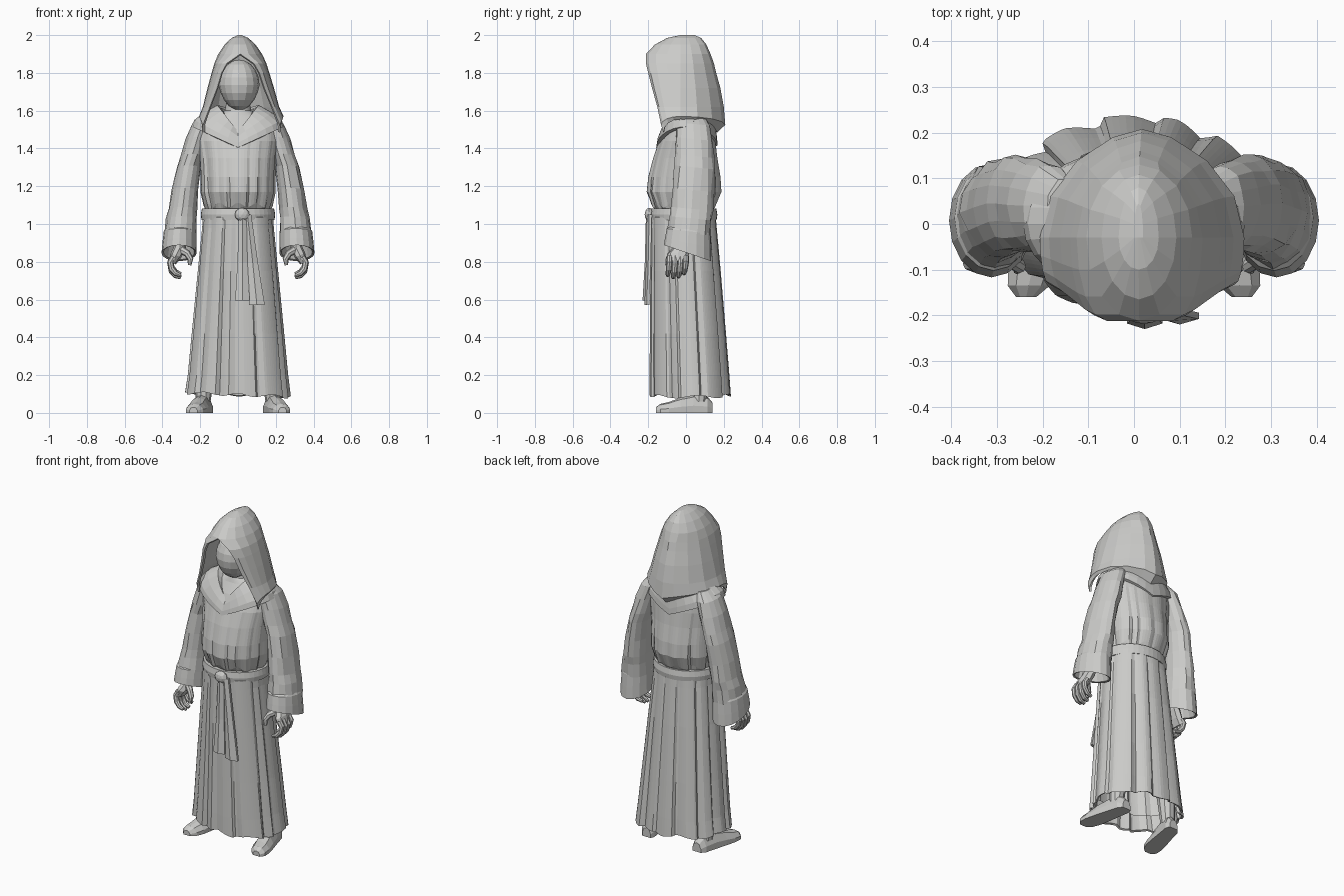
import bpy, bmesh, math, random
from mathutils import Vector

if "Cube" in bpy.data.objects:
    bpy.data.objects.remove(bpy.data.objects["Cube"])

random.seed(4)
TAU = 2 * math.pi
cloth = bpy.data.materials.new("plain_grey")
cloth.diffuse_color = (0.6, 0.6, 0.585, 1)
cloth.use_nodes = True
cloth.node_tree.nodes["Principled BSDF"].inputs["Base Color"].default_value = cloth.diffuse_color


def finish(name, bm):
    bmesh.ops.remove_doubles(bm, verts=bm.verts, dist=.0002)
    bmesh.ops.recalc_face_normals(bm, faces=bm.faces)
    me = bpy.data.meshes.new(name)
    bm.to_mesh(me)
    bm.free()
    me.materials.append(cloth)
    ob = bpy.data.objects.new(name, me)
    bpy.context.collection.objects.link(ob)
    return ob


def loft(name, rings, closed=True, caps=(False, False), mirror=1):
    """Skin a list of point rings; mirror=-1 flips x."""
    bm = bmesh.new()
    vs = [[bm.verts.new((p[0] * mirror, p[1], p[2])) for p in r] for r in rings]
    n = len(vs[0])
    for a, b in zip(vs, vs[1:]):
        for i in range(n if closed else n - 1):
            j = (i + 1) % n
            bm.faces.new((a[i], a[j], b[j], b[i]))
    if caps[0]:
        bm.faces.new(vs[0])
    if caps[1]:
        bm.faces.new(vs[-1])
    return finish(name, bm)


def power(v, e):
    return math.copysign(abs(v) ** e, v)


def ring(z, cx, cy, rx, ry, n, mod=None, slope=0.0, e=1.0):
    pts = []
    for i in range(n):
        a = TAU * i / n
        m = mod(a) if mod else 1
        y = ry * m * power(math.sin(a), e)
        pts.append((cx + rx * m * power(math.cos(a), e), cy + y, z + slope * y))
    return pts


def tube(name, path, mirror=1, n=8):
    """Tube along (x, y, z, radius across, radius in y) stations."""
    rings = []
    for i, (x, y, z, r, ry) in enumerate(path):
        p, q = path[max(i - 1, 0)], path[min(i + 1, len(path) - 1)]
        side = Vector((0, 1, 0))
        nor = (Vector(q[:3]) - Vector(p[:3])).cross(side).normalized()
        rings.append([Vector((x, y, z)) + nor * r * math.cos(TAU * k / n)
                      + side * ry * math.sin(TAU * k / n) for k in range(n)])
    return loft(name, rings, caps=(True, True), mirror=mirror)


def pleats(count, first=0.0, wmin=.14, wmax=.3):
    """One-sided cloth folds spread irregularly round the body."""
    data = [(first + TAU * (k + random.uniform(-.3, .3)) / count,
             random.uniform(wmin, wmax), random.uniform(.4, 1)) for k in range(count)]

    def depth(a):
        best = 0
        for c, w, h in data:
            d = (a - c + math.pi) % TAU - math.pi
            if 0 <= d < w:
                best = max(best, h * (1 - d / w))
            elif -.06 < d < 0:
                best = max(best, h * (1 + d / .06))
        return best
    return depth


# Pleated skirt, with a turned-in hem
fold = pleats(13, -math.pi / 2)
skirt = []
for z, cy, rx, ry, amp in [(1.065, -.012, .165, .15, .02), (1.035, -.014, .186, .172, .04),
                           (.98, -.012, .19, .175, .06), (.75, -.003, .213, .187, .08),
                           (.42, .01, .245, .202, .1), (.2, .018, .266, .212, .11),
                           (.095, .022, .28, .216, .12), (.1, .022, .268, .204, .12),
                           (.2, .02, .25, .195, .11)]:
    r = ring(z, 0, cy, rx, ry, 120, lambda a, amp=amp: 1 - amp * fold(a), 0, .92)
    if z < .11:
        r = [(x, y, h - .04 * x + .008 * math.sin(7 * math.atan2(y, x))) for x, y, h in r]
    skirt.append(r)
loft("skirt", skirt)

# Bloused upper robe gathered at the waist
gather = pleats(15, -math.pi / 2 + .2)
torso = []
for z, y0, y1, rx, amp in [(1.065, -.155, .14, .17, .08), (1.1, -.183, .162, .184, .13),
                           (1.17, -.209, .19, .2, .11), (1.25, -.2, .185, .2, .07),
                           (1.35, -.174, .168, .205, .05), (1.44, -.143, .157, .218, .03),
                           (1.52, -.105, .145, .21, 0), (1.575, -.07, .13, .15, 0),
                           (1.6, -.06, .09, .07, 0), (1.68, -.05, .07, .055, 0)]:
    r = ring(z, 0, (y0 + y1) / 2, rx, (y1 - y0) / 2, 80,
             lambda a, amp=amp: 1 - amp * gather(a))
    if z == 1.1:
        r = [(x, y, h + .012 * math.sin(11 * math.atan2(y, x))) for x, y, h in r]
    torso.append(r)
loft("upper_robe", torso)

# Shoulder cape with a V-shaped front
cape = []
for rx, yf, yb, zs, zf, zb in [(.22, -.135, .14, 1.505, 1.40, 1.41),
                               (.243, -.158, .167, 1.515, 1.405, 1.415),
                               (.232, -.153, .165, 1.55, 1.43, 1.45),
                               (.18, -.138, .155, 1.59, 1.465, 1.53),
                               (.11, -.115, .125, 1.63, 1.49, 1.6),
                               (.085, -.085, .1, 1.61, 1.455, 1.58)]:
    pts = []
    for i in range(28):
        a = TAU * i / 28
        c, s = math.cos(a), math.sin(a)
        v = 1 - abs(c)
        pts.append((rx * c, (yb if s > 0 else -yf) * s, zs + ((zb if s > 0 else zf) - zs) * v))
    cape.append(pts)
loft("shoulder_cape", cape)

# Hood: horizontal bands open at the front, closing above the face
hood = []
for z, yf, o, w, yb, lift in [(1.485, -.12, .205, .212, .165, .07), (1.525, -.132, .203, .224, .208, .045),
                              (1.62, -.152, .165, .202, .2, 0), (1.72, -.18, .125, .176, .182, 0),
                              (1.80, -.2, .1, .153, .16, 0), (1.85, -.212, .072, .138, .148, 0),
                              (1.90, -.212, 0, .116, .13, 0), (1.95, -.165, 0, .082, .108, 0),
                              (1.985, -.1, 0, .044, .08, 0), (2.0, -.03, 0, .01, .045, 0)]:
    half, ym, bx = [], -.03, 1.3 if z < 1.9 else 1
    for k in range(4):
        t = math.pi / 2 * k / 4
        half.append((o + (w - o) * math.sin(t), ym + (yf - ym) * math.cos(t),
                     z + lift * math.sin(t)))
    for k in range(5):
        t = math.pi / 2 * k / 4
        half.append((w * math.cos(t) ** bx if k < 4 else 0, ym + (yb - ym) * math.sin(t),
                     z + lift * math.cos(t)))
    full = half + [(-x, y, h) for x, y, h in reversed(half[:-1])]
    hood.append([(x + .01 + .008 * (2 - z) / .5, y, h) for x, y, h in full])
hood_ob = loft("hood", hood, closed=False, caps=(False, True))
sol = hood_ob.modifiers.new("thickness", 'SOLIDIFY')
sol.thickness, sol.offset = .012, -1

# Featureless head
bm = bmesh.new()
bmesh.ops.create_uvsphere(bm, u_segments=16, v_segments=10, radius=1)
for v in bm.verts:
    taper = 1 + .16 * min(v.co.z, 0)
    v.co = (.006 + v.co.x * .108 * taper, -.03 + v.co.y * .12, 1.735 + v.co.z * .135)
finish("head", bm)

# Belt, knot and hanging ends
loft("belt", [ring(z, 0, -.012, .193 + e, .174 + e, 40)
              for z, e in [(1.025, -.03), (1.022, 0), (1.05, .004), (1.083, -.002), (1.083, -.03)]])
bm = bmesh.new()
bmesh.ops.create_icosphere(bm, subdivisions=2, radius=1)
for v in bm.verts:
    v.co = (.022 + v.co.x * .04, -.195 + v.co.y * .024, 1.05 + v.co.z * .036)
finish("belt_knot", bm)
for name, stations in [
        ("belt_end_short", [(1.05, .005, .045, -.2), (.8, -.003, .05, -.206), (.595, -.015, .062, -.218)]),
        ("belt_end_long", [(1.05, .03, .07, -.195), (.8, .05, .105, -.2), (.57, .058, .142, -.208)])]:
    loft(name, [[(x0, y, z), ((x0 + x1) / 2, y - .012, z), (x1, y, z), (x1, y + .014, z),
                 (x0, y + .014, z)] for z, x0, x1, y in stations], caps=(True, True))

for side, m in (("right", 1), ("left", -1)):
    # Wide sleeve
    sleeve = []
    for z, cx, cy, rx, ry in [(1.575, .15, .04, .04, .06), (1.53, .185, .04, .058, .09),
                              (1.45, .213, .042, .064, .1), (1.36, .24, .045, .064, .104),
                              (1.3, .26, .045, .063, .105), (1.18, .28, .036, .07, .11),
                              (1.08, .292, .03, .074, .112), (1.03, .3, .025, .08, .112),
                              (.95, .306, .016, .086, .115)]:
        sleeve.append(ring(z, cx, cy, rx, ry, 16,
                           lambda a: random.uniform(.94, 1.04), -.1))
    loft(side + "_sleeve", sleeve, caps=(True, False), mirror=m)
    # Turned-back cuff
    loft(side + "_cuff", [ring(z, cx, cy, rx, ry, 16, None, sl) for z, cx, cy, rx, ry, sl in [
        (.975, .306, .016, .078, .106, -.1), (.962, .307, .013, .086, .115, -.12),
        (.9, .31, .01, .09, .121, -.22), (.846, .312, .008, .093, .125, -.34),
        (.85, .312, .008, .083, .113, -.34), (.93, .31, .008, .07, .1, -.2)]],
        caps=(False, True), mirror=m)
    # Hand with curled fingers
    tube(side + "_palm", [(.305, -.01, .94, .03, .036), (.308, -.025, .875, .032, .042),
                          (.328, -.042, .835, .03, .058), (.347, -.045, .795, .02, .056)], m)
    for k in range(4):
        y, dz = -.087 + .029 * k, (.012, 0, .004, .02)[k]
        tube(f"{side}_finger_{k + 1}", [
            (.34, y, .825, .018, .016), (.358, y, .79 + dz * .5, .017, .016),
            (.351, y - .004, .75 + dz, .016, .015), (.33, y - .008, .726 + dz, .014, .014),
            (.302, y - .01, .716 + dz, .009, .01)], m)
    tube(side + "_thumb", [(.305, -.05, .865, .022, .022), (.27, -.078, .845, .019, .019),
                           (.252, -.092, .815, .016, .016), (.256, -.1, .782, .009, .01)], m)
    # Shoe turned slightly outward, and lower leg
    shoe = []
    for y, w, h in [(.14, .028, .055), (.115, .043, .085), (.04, .047, .095), (-.03, .052, .08),
                    (-.09, .054, .058), (-.135, .046, .048), (-.16, .022, .03)]:
        cx = .17 + (.14 - y) * .22
        shoe.append([(cx + w * u, y, h * v) for u, v in
                     [(-1, 0), (-1, .4), (-.6, .88), (0, 1), (.6, .88), (1, .4), (1, 0)]])
    loft(side + "_shoe", shoe, caps=(True, True), mirror=m)
    loft(side + "_leg", [ring(z, cx, .07, r, r, 10) for z, cx, r in
                         [(.06, .185, .04), (.2, .175, .05), (.6, .12, .07)]], mirror=m)
